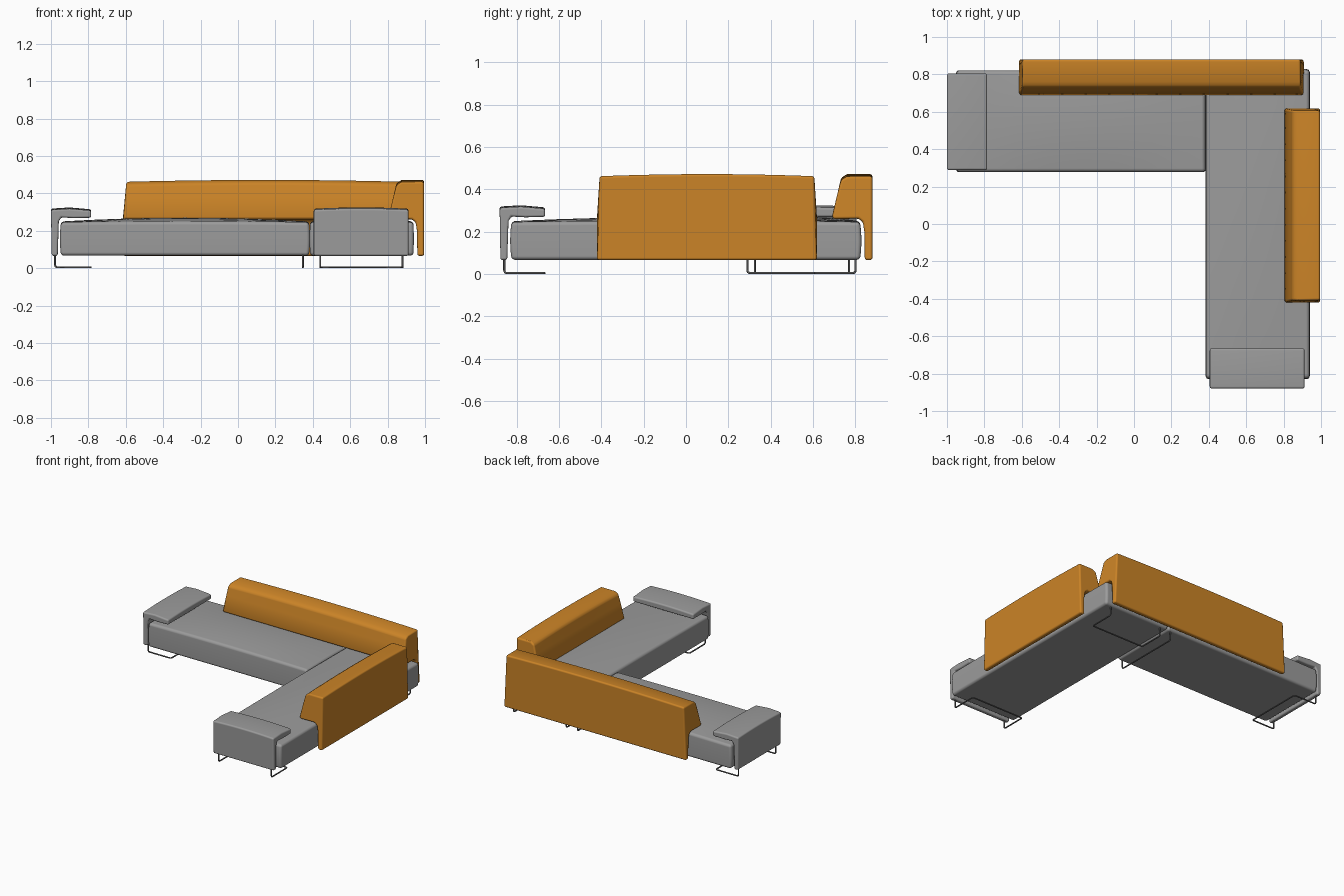
import bpy, bmesh
from mathutils import Vector

if "Cube" in bpy.data.objects:
    bpy.data.objects.remove(bpy.data.objects["Cube"])


def material(name, rgb, roughness=0.8):
    m = bpy.data.materials.new(name)
    m.use_nodes = True
    m.diffuse_color = (*rgb, 1)
    node = m.node_tree.nodes["Principled BSDF"]
    node.inputs["Base Color"].default_value = (*rgb, 1)
    node.inputs["Roughness"].default_value = roughness
    return m


grey = material("grey fabric", (0.33, 0.33, 0.33))
orange = material("orange fabric", (0.6, 0.23, 0.02))
steel = material("dark steel", (0.12, 0.12, 0.12), 0.4)


def finish(name, bm, mat, width):
    """Turn a bmesh into an object with soft rounded edges."""
    bmesh.ops.recalc_face_normals(bm, faces=bm.faces)
    for f in bm.faces:
        f.smooth = True
    mesh = bpy.data.meshes.new(name)
    bm.to_mesh(mesh)
    bm.free()
    mesh.materials.append(mat)
    ob = bpy.data.objects.new(name, mesh)
    bpy.context.collection.objects.link(ob)
    bev = ob.modifiers.new("soft edges", "BEVEL")
    bev.width, bev.segments = width, 4
    bev.limit_method, bev.angle_limit = "ANGLE", 0.6
    bev.harden_normals = True
    return ob


def seat(name, x0, x1, y0, y1, z0=0.067, z1=0.246):
    """Cushion block with a gently crowned top and slightly bowed sides."""
    bm = bmesh.new()
    bmesh.ops.create_cube(bm, size=2)
    bmesh.ops.subdivide_edges(bm, edges=bm.edges[:], cuts=7, use_grid_fill=True)
    for v in bm.verts:
        u, w, h = v.co
        crown = (1 - u * u) * (1 - w * w)
        bow = 1 - 0.008 * abs(h) ** 2
        z = z0 + (z1 - z0) * (h + 1) / 2 + (0.016 * crown if h > 0.99 else 0)
        # The top also arches a little along its outer edges
        z += 0.004 * (2 - u * u - w * w) * max(h, 0)
        v.co = ((x0 + x1) / 2 + u * (x1 - x0) / 2 * bow,
                (y0 + y1) / 2 + w * (y1 - y0) / 2 * bow, z)
    return finish(name, bm, grey, 0.018)


# Placement of a hooked profile: depth d inwards, s along the side, z up
PLACE = {
    "right": lambda d, s, z: (0.995 - d, s, z),
    "left": lambda d, s, z: (-1 + d, s, z),
    "rear": lambda d, s, z: (s, 0.88 - d, z),
    "front": lambda d, s, z: (s, -0.88 + d, z),
}


def hook(name, side, profile, s0, s1, mat, width, crown, taper):
    """Extrude a hooked profile along one side, with arched top and tapered ends."""
    bm = bmesh.new()
    steps = 12
    top = max(z for d, z in profile)
    mid, half = (s0 + s1) / 2, (s1 - s0) / 2
    rings = []
    for i in range(steps + 1):
        t = 2 * i / steps - 1
        ring = []
        for d, z in profile:
            s = mid + t * (half - taper * max(0, z - 0.26))
            lift = crown * (1 - t * t) if z > top - 0.03 else 0
            ring.append(bm.verts.new(PLACE[side](d, s, z + lift)))
        rings.append(ring)
    n = len(profile)
    for a, b in zip(rings, rings[1:]):
        for j in range(n):
            bm.faces.new((a[j], a[(j + 1) % n], b[(j + 1) % n], b[j]))
    bm.faces.new(rings[0])
    bm.faces.new(rings[-1])
    return finish(name, bm, mat, width)


def wire(name, points, radius=0.005, bend=0.014):
    """Bent steel rod through the points, with rounded corners."""
    pts = [Vector(p) for p in points]
    path = [pts[0]]
    for a, b, c in zip(pts, pts[1:], pts[2:]):
        p, q = b + (a - b).normalized() * bend, b + (c - b).normalized() * bend
        path += [p.lerp(b, t).lerp(b.lerp(q, t), t) for t in (0, 0.25, 0.5, 0.75, 1)]
    path.append(pts[-1])
    cu = bpy.data.curves.new(name, "CURVE")
    cu.dimensions = "3D"
    cu.bevel_depth, cu.bevel_resolution, cu.use_fill_caps = radius, 2, True
    sp = cu.splines.new("POLY")
    sp.points.add(len(path) - 1)
    for point, co in zip(sp.points, path):
        point.co = (*co, 1)
    cu.materials.append(steel)
    bpy.context.collection.objects.link(bpy.data.objects.new(name, cu))


# Seats
seat("long_seat", -0.952, 0.385, 0.277, 0.822)
seat("corner_seat", 0.383, 0.94, -0.83, 0.828)

# Backrests hooked over the seat edge
back = [(0, 0.066), (0, 0.462), (0.12, 0.462), (0.148, 0.445), (0.165, 0.38),
        (0.19, 0.275), (0.185, 0.26), (0.065, 0.262), (0.045, 0.245),
        (0.038, 0.2), (0.036, 0.066)]
hook("rear_backrest", "rear", back, -0.615, 0.908, orange, 0.012, 0.01, 0.09)
hook("side_backrest", "right", back, -0.42, 0.618, orange, 0.012, 0.01, 0.06)

# Armrests folded over the open ends
arm = [(0.004, 0.066), (0, 0.312), (0.1, 0.318), (0.215, 0.308), (0.215, 0.27),
       (0.12, 0.268), (0.055, 0.272), (0.042, 0.25), (0.036, 0.066)]
hook("left_end_armrest", "left", arm, 0.288, 0.805, grey, 0.011, 0.007, 0)
hook("front_armrest", "front", arm, 0.405, 0.912, grey, 0.011, 0.007, 0)


# Sled legs: down, along the floor, across and back up
def sled(name, side, d0, d1, s0, s1):
    at = PLACE[side]
    floor, top = 0.005, 0.075
    wire(name, [at(d0, s0, top), at(d0, s0, floor), at(d1, s0, floor),
                at(d1, s1, floor), at(d0, s1, floor), at(d0, s1, top)])


sled("left_end_leg", "left", 0.022, 0.212, 0.325, 0.77)
sled("front_leg", "front", 0.022, 0.212, 0.44, 0.88)
sled("rear_leg", "rear", 0.08, 0.27, 0.44, 0.88)

# Plain gate leg under the inner end of the long seat
wire("middle_leg", [(0.347, 0.29, 0.075), (0.347, 0.29, 0.005),
                    (0.347, 0.8, 0.005), (0.347, 0.8, 0.075)])
